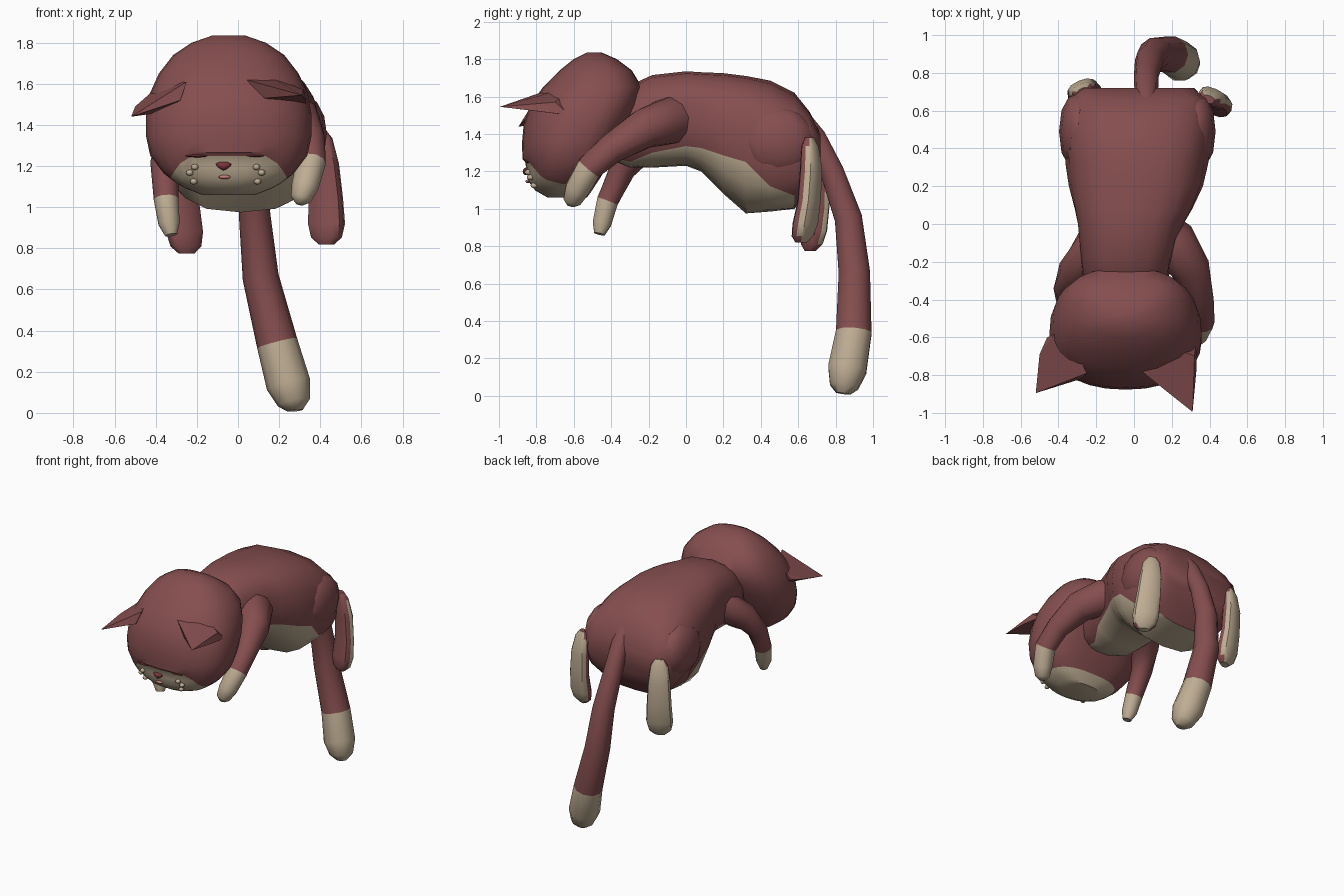
import bpy, bmesh, math
from mathutils import Vector as V

if "Cube" in bpy.data.objects:
    bpy.data.objects.remove(bpy.data.objects["Cube"])


def mat(name, col):
    m = bpy.data.materials.new(name)
    m.diffuse_color = (*col, 1)
    m.use_nodes = True
    m.node_tree.nodes["Principled BSDF"].inputs["Base Color"].default_value = m.diffuse_color
    return m


RED = mat("russet fur", (0.235, 0.076, 0.078))
CREAM = mat("cream fur", (0.52, 0.42, 0.295))
NOSE = mat("dark red", (0.2, 0.035, 0.04))
PINK = mat("pink", (0.55, 0.2, 0.18))


def sgn_pow(t, e):
    return math.copysign(abs(t) ** (2 / e), t)


def ring(c, u, v, n=16, e=2.0, angles=None):
    """Superellipse around c with half axes u and v."""
    angles = angles or [2 * math.pi * i / n for i in range(n)]
    return [V(c) + V(u) * sgn_pow(math.cos(a), e) + V(v) * sgn_pow(math.sin(a), e) for a in angles]


def finish(name, bm, mats, angle=40):
    bmesh.ops.recalc_face_normals(bm, faces=bm.faces)
    me = bpy.data.meshes.new(name)
    bm.to_mesh(me)
    bm.free()
    for m in mats:
        me.materials.append(m)
    ob = bpy.data.objects.new(name, me)
    bpy.context.collection.objects.link(ob)
    bpy.context.view_layer.objects.active = ob
    ob.select_set(True)
    bpy.ops.object.shade_smooth_by_angle(angle=math.radians(angle))
    ob.select_set(False)
    return ob


def loft(name, rings, rule=None, angle=40):
    """Skin the rings; rule(face, ring index, side index) picks cream."""
    bm = bmesh.new()
    vs = [[bm.verts.new(p) for p in r] for r in rings]
    n, faces = len(rings[0]), []
    for i in range(len(vs) - 1):
        for j in range(n):
            k = (j + 1) % n
            faces.append((bm.faces.new((vs[i][j], vs[i][k], vs[i + 1][k], vs[i + 1][j])), i, j))
    faces.append((bm.faces.new(vs[0]), 0, 0))
    faces.append((bm.faces.new(vs[-1]), len(vs) - 1, 0))
    bmesh.ops.recalc_face_normals(bm, faces=bm.faces)
    bm.normal_update()
    for f, i, j in faces:
        f.material_index = int(bool(rule and rule(f, i, j)))
    return finish(name, bm, (RED, CREAM), angle)


def tube(name, path, cream_from, n=10):
    """Round limb through (x, y, z, radius) points, cream after a given ring."""
    rings = []
    for i, p in enumerate(path):
        a, b = V(path[max(i - 1, 0)][:3]), V(path[min(i + 1, len(path) - 1)][:3])
        t = (b - a).normalized()
        u = t.cross(V((0, 1, 0))).normalized()
        rings.append(ring(p[:3], u * p[3], t.cross(u) * p[3], n))
    return loft(name, rings, lambda f, i, j: i >= cream_from, 50)


# body: y, bottom, top, left, right, height of the belly colour edge
SECTIONS = [(-0.42, 1.27, 1.56, -0.2, 0.13, 1.285), (-0.3, 1.22, 1.66, -0.27, 0.18, 1.25),
            (-0.18, 1.22, 1.715, -0.28, 0.21, 1.3), (0, 1.23, 1.735, -0.30, 0.265, 1.335),
            (0.08, 1.2, 1.73, -0.315, 0.31, 1.325), (0.2, 1.08, 1.725, -0.345, 0.365, 1.285),
            (0.32, 0.975, 1.71, -0.365, 0.395, 1.25), (0.45, 0.985, 1.685, -0.37, 0.405, 1.12),
            (0.58, 1.0, 1.62, -0.36, 0.405, 1.07), (0.66, 1.1, 1.52, -0.34, 0.385, 1.15),
            (0.72, 1.2, 1.4, -0.28, 0.32, 1.25)]
rings = []
for y, lo, hi, l, r, edge in SECTIONS:
    e = 2.6 if y < 0.6 else 3.2
    s = ((lo + hi) / 2 - edge) / ((hi - lo) / 2)
    b = math.asin(sgn_pow(s, 4 / e))
    angles = [-b + (math.pi + 2 * b) * k / 12 for k in range(12)]
    angles += [math.pi + b + (math.pi - 2 * b) * k / 8 for k in range(8)]
    rings.append(ring(((l + r) / 2, y, (lo + hi) / 2), ((r - l) / 2, 0, 0),
                      (0, 0, (hi - lo) / 2), 20, e, angles))
loft("body", rings, lambda f, i, j: j >= 12 and i < 8)

# thighs
for s, x in ((1, 0.32), (-1, -0.285)):
    rings = []
    for k in range(7):
        a = math.pi * (k + 0.25) / 6.5 - math.pi / 2
        w = math.cos(a)
        rings.append(ring((x, 0.49, 1.355 + 0.19 * math.sin(a)),
                          (0.112 * w, 0, 0), (0, 0.205 * w, 0), 12, 2.3))
    loft("thigh", rings)

# head: z, front y, back y, half width
HEAD = [(1.06, -0.74, -0.53, 0.13), (1.1, -0.81, -0.5, 0.23), (1.15, -0.845, -0.47, 0.3),
        (1.2, -0.852, -0.43, 0.355), (1.245, -0.855, -0.41, 0.38), (1.265, -0.874, -0.4, 0.387),
        (1.35, -0.877, -0.36, 0.403), (1.45, -0.868, -0.3, 0.403), (1.55, -0.835, -0.255, 0.385),
        (1.65, -0.765, -0.235, 0.34), (1.74, -0.675, -0.29, 0.27), (1.8, -0.6, -0.37, 0.18),
        (1.835, -0.53, -0.45, 0.08)]


def head_point(z, a):
    """Point on the head at height z and angle a."""
    lo = max(i for i in range(len(HEAD) - 1) if HEAD[i][0] <= z + 1e-6)
    p, q = HEAD[lo], HEAD[lo + 1]
    t = min((z - p[0]) / (q[0] - p[0]), 1)
    f, b, w = [p[k] + (q[k] - p[k]) * t for k in (1, 2, 3)]
    e = 2.7 if math.sin(a) > 0 else 2.2
    return V((-0.045 + w * sgn_pow(math.cos(a), e), (f + b) / 2 + (b - f) / 2 * sgn_pow(math.sin(a), e), z))


def muzzle_edge(a):
    """Height where cream meets red: high at the front, low on the cheeks."""
    d = abs((a - 1.5 * math.pi + math.pi) % (2 * math.pi) - math.pi)
    if d < 0.45:
        return 1.25
    return 1.25 - 0.09 * (d - 0.45) / 0.55 if d < 1 else max(1.13, 1.16 - 0.05 * (d - 1))


ANG = [2 * math.pi * k / 28 for k in range(28)]
rings = [[head_point(1.06 + (muzzle_edge(a) - 1.06) * t, a) for a in ANG] for t in (0, 0.2, 0.45, 0.72, 1)]
rings += [[head_point(muzzle_edge(a) + (1.35 - muzzle_edge(a)) * t, a) for a in ANG] for t in (0.15, 0.55)]
rings += [[head_point(h[0], a) for a in ANG] for h in HEAD[6:]]
loft("head", rings, lambda f, i, j: i < 4)

# ears: thin wedges, tip last
for name, pts in (
    ("right_ear", [(0.04, -0.78, 1.62), (0.13, -0.62, 1.65), (0.2, -0.7, 1.61), (0.32, -0.7, 1.57),
                   (0.33, -0.62, 1.5), (0.13, -0.83, 1.53), (0.33, -0.78, 1.52), (0.31, -0.995, 1.545)]),
    ("left_ear", [(-0.25, -0.79, 1.61), (-0.35, -0.57, 1.6), (-0.42, -0.58, 1.56), (-0.5, -0.69, 1.49),
                  (-0.38, -0.6, 1.46), (-0.28, -0.82, 1.52), (-0.46, -0.6, 1.51), (-0.52, -0.895, 1.44)])):
    bm = bmesh.new()
    for p in pts:
        bm.verts.new(p)
    bmesh.ops.convex_hull(bm, input=bm.verts)
    loose = [v for v in bm.verts if not v.link_faces]
    bmesh.ops.delete(bm, geom=loose, context='VERTS')
    finish(name, bm, (RED,), 30)


def bead(name, loc, scale, m, taper=0.0):
    bm = bmesh.new()
    bmesh.ops.create_uvsphere(bm, u_segments=8, v_segments=6, radius=1)
    for v in bm.verts:
        v.co.x *= 1 + taper * v.co.z
        v.co = V([v.co[k] * scale[k] + loc[k] for k in range(3)])
    finish(name, bm, (m,), 60)


# face details
bead("nose", (-0.07, -0.853, 1.2), (0.034, 0.02, 0.021), NOSE, 0.6)
bead("mouth", (-0.065, -0.843, 1.147), (0.03, 0.015, 0.01), PINK)
for s in (-1, 1):
    bead("closed_eye", (-0.06 + s * 0.125, -0.835, 1.25), (0.07, 0.024, 0.008), NOSE)
    for dx, z in ((0.15, 1.195), (0.175, 1.168), (0.155, 1.125)):
        x = -0.06 + s * dx
        a = 1.5 * math.pi + math.asin((x + 0.045) / 0.34)
        y = min((head_point(z, 1.5 * math.pi + k * 0.02) for k in range(-40, 41)),
                key=lambda p: abs(p.x - x)).y
        bead("whisker_spot", (x, y - 0.004, z), (0.018, 0.02, 0.015), CREAM)

# front legs with cream paws
tube("right_front_leg", [(0.1, 0.02, 1.47, 0.1), (0.2, -0.09, 1.47, 0.13), (0.295, -0.23, 1.425, 0.108),
                         (0.345, -0.4, 1.32, 0.08), (0.355, -0.52, 1.215, 0.072),
                         (0.325, -0.585, 1.1, 0.066), (0.305, -0.61, 1.04, 0.05),
                         (0.3, -0.617, 1.015, 0.02)], 4)
tube("left_front_leg", [(-0.12, 0.0, 1.46, 0.1), (-0.2, -0.12, 1.43, 0.12), (-0.31, -0.25, 1.33, 0.095),
                        (-0.355, -0.34, 1.21, 0.072), (-0.35, -0.42, 1.04, 0.06),
                        (-0.335, -0.45, 0.92, 0.052), (-0.325, -0.463, 0.865, 0.03)], 4)

# hind feet: flat slabs hanging down, cream sole on the back
for name, top, tip, yaw in (("right_hind_foot", (0.395, 0.66, 1.38), (0.43, 0.615, 0.82), -0.42),
                            ("left_hind_foot", (-0.27, 0.7, 1.36), (-0.25, 0.665, 0.775), 0.42)):
    u, v = V((math.cos(yaw), math.sin(yaw), 0)), V((-math.sin(yaw), math.cos(yaw), 0))
    rings = []
    for t, w, d in ((0, 0.03, 0.02), (0.08, 0.06, 0.038), (0.3, 0.078, 0.05), (0.6, 0.087, 0.05),
                    (0.82, 0.094, 0.056), (0.94, 0.078, 0.048), (1, 0.04, 0.025)):
        bow = v * (0.03 * math.sin(math.pi * t))
        rings.append(ring(V(top).lerp(V(tip), t) + bow, u * w, v * d, 12, 2.6))
    loft(name, rings, lambda f, i, j: f.normal.dot(v) > 0.25 or i == 6)

# tail with cream tip
tube("tail", [(0.065, 0.6, 1.5, 0.055), (0.065, 0.69, 1.38, 0.062), (0.065, 0.78, 1.2, 0.066),
              (0.082, 0.868, 0.95, 0.077), (0.11, 0.9, 0.66, 0.088), (0.19, 0.897, 0.34, 0.1),
              (0.245, 0.862, 0.14, 0.108), (0.272, 0.845, 0.05, 0.08), (0.275, 0.84, 0.012, 0.04)], 5)
